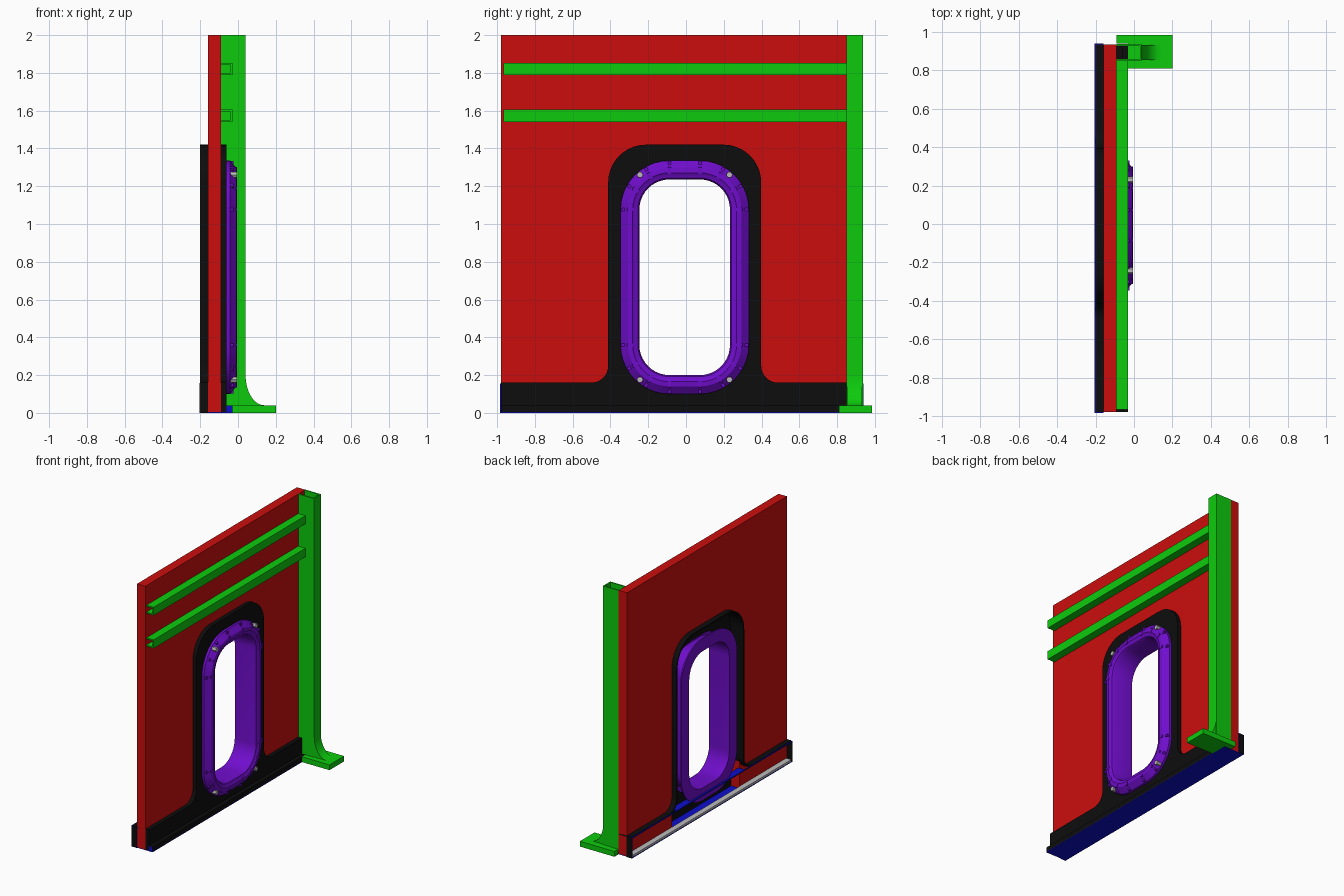
import bpy, bmesh
from math import sin, cos, pi, radians
from mathutils import Matrix

if "Cube" in bpy.data.objects:
    bpy.data.objects.remove(bpy.data.objects["Cube"])


def material(name, rgb):
    m = bpy.data.materials.new(name)
    m.use_nodes = True
    m.diffuse_color = (*rgb, 1)
    bsdf = next(n for n in m.node_tree.nodes if n.type == "BSDF_PRINCIPLED")
    bsdf.inputs["Base Color"].default_value = (*rgb, 1)
    return m


RED = material("red", (0.6, 0.004, 0.004))
GREEN = material("green", (0.004, 0.6, 0.004))
PURPLE = material("purple", (0.16, 0.004, 0.6))
BLUE = material("blue", (0.004, 0.004, 0.6))
BLACK = material("black", (0.004, 0.004, 0.004))
GREY = material("grey", (0.5, 0.5, 0.5))


def finish(name, bm, *mats):
    """Turn a bmesh into a named object with smooth shading by angle."""
    bmesh.ops.remove_doubles(bm, verts=bm.verts, dist=1e-5)
    bmesh.ops.recalc_face_normals(bm, faces=bm.faces)
    mesh = bpy.data.meshes.new(name)
    bm.to_mesh(mesh)
    bm.free()
    ob = bpy.data.objects.new(name, mesh)
    bpy.context.scene.collection.objects.link(ob)
    for m in mats:
        mesh.materials.append(m)
    bpy.ops.object.select_all(action="DESELECT")
    ob.select_set(True)
    bpy.context.view_layer.objects.active = ob
    bpy.ops.object.shade_smooth_by_angle(angle=radians(30))
    return ob


AXES = {"yz": ((0, 1, 0), (0, 0, 1), (1, 0, 0)),
        "xz": ((1, 0, 0), (0, 0, 1), (0, -1, 0)),
        "xy": ((1, 0, 0), (0, 1, 0), (0, 0, 1))}


def prism(name, loops, plane, lo, hi, mat):
    """Extrude closed outlines (later ones are holes) from lo to hi."""
    cu = bpy.data.curves.new(name, "CURVE")
    cu.dimensions, cu.fill_mode, cu.extrude = "2D", "BOTH", (hi - lo) / 2
    for loop in loops:
        sp = cu.splines.new("POLY")
        sp.points.add(len(loop) - 1)
        for p, (u, v) in zip(sp.points, loop):
            p.co = (u, v, 0, 1)
        sp.use_cyclic_u = True
    helper = bpy.data.objects.new(name + "_outline", cu)
    bpy.context.scene.collection.objects.link(helper)
    bpy.context.view_layer.update()
    mesh = bpy.data.meshes.new_from_object(
        helper.evaluated_get(bpy.context.evaluated_depsgraph_get()))
    bm = bmesh.new()
    bm.from_mesh(mesh)
    bpy.data.objects.remove(helper)
    rot = Matrix(AXES[plane]).transposed().to_4x4()
    shift = Matrix.Translation(rot.col[2].xyz * (lo + hi) / 2)
    if plane == "xz":
        shift = Matrix.Translation((0, (lo + hi) / 2, 0))
    bm.transform(shift @ rot)
    for f in bm.faces:
        f.material_index = 0
    return finish(name, bm, mat)


def box(name, x, y, z, *mats, rule=None, spin=None):
    bm = bmesh.new()
    bmesh.ops.create_cube(bm, size=1)
    size = [b - a for a, b in (x, y, z)]
    mid = [(a + b) / 2 for a, b in (x, y, z)]
    mat = Matrix.Translation(mid) @ Matrix.Diagonal((*size, 1))
    bm.transform(spin @ mat if spin else mat)
    bm.normal_update()
    for f in bm.faces:
        f.material_index = rule(f.normal) if rule else 0
    return finish(name, bm, *mats)


def arc(cx, cy, r, a0, a1, n=10):
    return [(cx + r * cos(radians(a0 + (a1 - a0) * i / n)),
             cy + r * sin(radians(a0 + (a1 - a0) * i / n))) for i in range(n + 1)]


Y0, Y1 = -0.98, 0.935          # panel ends
CY, CZ = -0.007, 0.718         # opening centre
HW, HH, HR = 0.24, 0.518, 0.16  # opening half sizes and corner radius
ARCH, TOP, BASE = 0.405, 1.42, 0.16
CORNERS = ((1, 1), (-1, 1), (-1, -1), (1, -1))


def rounded(t):
    """Outline of the opening, grown by t."""
    pts = []
    for i, (sy, sz) in enumerate(CORNERS):
        pts += arc(CY + sy * (HW - HR), CZ + sz * (HH - HR), HR + t, i * 90, i * 90 + 90)
    return pts


def arch_top(t):
    r = 0.2
    return (arc(CY + ARCH - r, TOP - r, r - t, 0, 90)
            + arc(CY - ARCH + r, TOP - r, r - t, 90, 180))


def skirt(t):
    """Base band rising through fillets into the arch, shrunk by t."""
    r = 0.09
    return ([(Y1, BASE - t)] + arc(CY + ARCH + r, BASE + r, r + t, 270, 180)
            + arch_top(t) + arc(CY - ARCH - r, BASE + r, r + t, 0, -90)
            + [(Y0, BASE - t)])


# Wall panel with an arched cut-out
LOW = 0.005
prism("wall_panel", [[(Y1, LOW), (Y1, 2), (Y0, 2), (Y0, LOW), (CY - ARCH, LOW)]
                     + arch_top(0)[::-1] + [(CY + ARCH, LOW)]], "yz", -0.16, -0.09, RED)

# Black front surround and thin rim standing out at the back
prism("front_surround", [skirt(0) + [(Y0, LOW), (Y1, LOW)], rounded(0.05)],
      "yz", -0.09, -0.06, BLACK)
prism("back_rim", [skirt(0) + skirt(0.01)[::-1]], "yz", -0.2, -0.09, BLACK)

# Base tray
box("base_plate", (-0.205, -0.03), (Y0, Y1), (0, LOW), BLUE)
box("base_seal", (-0.203, -0.161), (Y0 + 0.01, Y1 - 0.01), (LOW, 0.02), GREY)
box("base_edge", (-0.205, -0.2), (Y0, Y1), (0.15, 0.158), BLUE)
box("opening_shelf", (-0.2, -0.15), (CY - ARCH, CY + ARCH), (0.145, 0.157), BLUE)
box("base_toe", (-0.06, -0.03), (Y0, Y1), (LOW, 0.04), BLACK, BLUE,
    rule=lambda n: int(abs(n.y) > 0.5))
for side, a, b in (("right", Y0 - 0.005, Y0), ("left", Y1, Y1 + 0.005)):
    box(f"{side}_end_plate", (-0.205, -0.16), (a, b), (0, 0.155), BLUE, BLACK,
        rule=lambda n: int(abs(n.y) > 0.5))

# Purple window frame: a section swept round the opening
section = [(0.1, -0.06), (0.1, -0.042), (0.085, -0.03), (0.06, -0.008), (0.035, -0.005),
           (0.025, -0.012), (0.008, -0.016), (0, -0.03), (0, -0.19), (0.095, -0.19),
           (0.095, -0.18), (0.015, -0.18), (0.015, -0.06)]
bm = bmesh.new()
rings = [[bm.verts.new((x, y, z)) for y, z in rounded(t)] for t, x in section]
for ra, rb in zip(rings, rings[1:] + rings[:1]):
    for i in range(len(ra)):
        j = (i + 1) % len(ra)
        bm.faces.new((ra[i], ra[j], rb[j], rb[i]))
finish("window_frame", bm, PURPLE)

# Ribs and bolts at each corner of the frame
for i, (sy, sz) in enumerate(CORNERS):
    centre = Matrix.Translation((0, CY + sy * (HW - HR), CZ + sz * (HH - HR)))
    for k in range(4):
        spin = centre @ Matrix.Rotation(radians(i * 90 + k * 30), 4, "X")
        box(f"frame_rib_{i}_{k}", (-0.05, -0.004), (HR + 0.03, HR + 0.066),
            (-0.008, 0.008), PURPLE, spin=spin)
        box(f"frame_rib_foot_{i}_{k}", (-0.05, -0.024), (HR + 0.06, HR + 0.098),
            (-0.008, 0.008), PURPLE, spin=spin)
    bm = bmesh.new()
    bmesh.ops.create_cone(bm, cap_ends=True, segments=6, radius1=0.017, radius2=0.017, depth=0.04)
    bm.transform(Matrix.Translation((-0.025, CY + sy * 0.237, CZ + sz * 0.542))
                 @ Matrix.Rotation(pi / 2, 4, "Y"))
    finish(f"frame_bolt_{i}", bm, GREY)

# Green post: channel open toward the panel
w = 0.01
PY0, PY1 = 0.85, 0.937
prism("post", [[(-0.09, PY0), (0.04, PY0), (0.04, PY1), (-0.09, PY1), (-0.09, PY1 - w),
                (0.04 - w, PY1 - w), (0.04 - w, PY0 + w), (-0.09, PY0 + w)]],
      "xy", 0.02, 2, GREEN)

# Post foot with curved gusset
box("post_foot", (-0.03, 0.2), (0.81, 0.985), (0, 0.04), GREEN)
box("post_foot_heel", (-0.09, -0.03), (Y1 + 0.005, 0.985), (0, 0.04), GREEN)
gusset = [(0.035, 0.035)] + [(0.14 - 0.1 * cos(a * pi / 20), 0.2 - 0.16 * sin(a * pi / 20))
                             for a in range(11)][::-1]
prism("foot_gusset", [gusset], "xz", PY0 + 0.005, PY1 - 0.005, GREEN)

# Green rails: channels open toward the panel
for name, lo, hi in (("upper_rail", 1.79, 1.852), ("lower_rail", 1.54, 1.605)):
    prism(name, [[(-0.09, lo), (-0.03, lo), (-0.03, hi), (-0.09, hi), (-0.09, hi - w),
                  (-0.03 - w, hi - w), (-0.03 - w, lo + w), (-0.09, lo + w)]],
          "xz", -0.967, PY0, GREEN)
